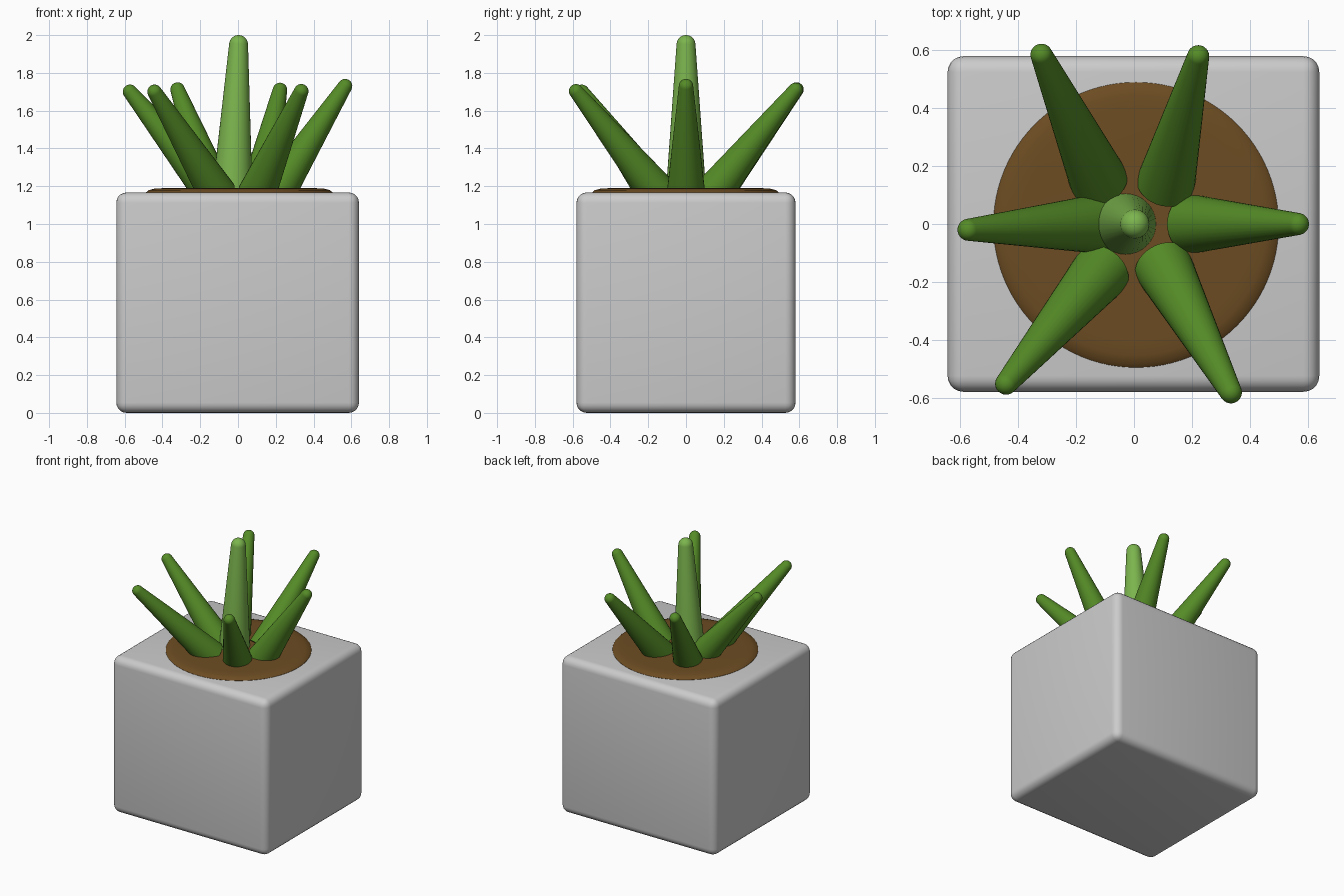
import bpy, bmesh, math
from mathutils import Vector

if "Cube" in bpy.data.objects:
    bpy.data.objects.remove(bpy.data.objects["Cube"])


def material(name, rgb):
    m = bpy.data.materials.new(name)
    m.diffuse_color = (*rgb, 1)
    m.use_nodes = True
    m.node_tree.nodes["Principled BSDF"].inputs["Base Color"].default_value = m.diffuse_color
    return m


POT = material("light grey", (0.60, 0.60, 0.60))
SOIL = material("soil brown", (0.15, 0.072, 0.016))
LEAF = material("leaf green", (0.09, 0.26, 0.02))
LIGHT = material("light leaf green", (0.20, 0.46, 0.075))


def finish(name, bm, mat, angle):
    me = bpy.data.meshes.new(name)
    bmesh.ops.recalc_face_normals(bm, faces=bm.faces)
    bm.to_mesh(me)
    bm.free()
    ob = bpy.data.objects.new(name, me)
    bpy.context.collection.objects.link(ob)
    me.materials.append(mat)
    bpy.ops.object.select_all(action='DESELECT')
    ob.select_set(True)
    bpy.context.view_layer.objects.active = ob
    bpy.ops.object.shade_smooth_by_angle(angle=math.radians(angle))
    return ob


def lathe(name, profile, origin, axis, mat, n=48, angle=40):
    """Spin (radius, height) points about an axis; ends at radius 0 close to a tip."""
    origin = Vector(origin)
    rot = Vector((0, 0, 1)).rotation_difference(Vector(axis).normalized())
    bm = bmesh.new()
    rings = []
    for r, h in profile:
        count = n if r > 1e-5 else 1
        rings.append([bm.verts.new(origin + rot @ Vector(
            (r * math.cos(2 * math.pi * i / n), r * math.sin(2 * math.pi * i / n), h)))
            for i in range(count)])
    for a, b in zip(rings, rings[1:]):
        for i in range(n):
            j = (i + 1) % n
            if len(b) == 1:
                bm.faces.new((a[i], a[j], b[0]))
            else:
                bm.faces.new((a[i], a[j], b[j], b[i]))
    bm.faces.new(rings[0][::-1])
    return finish(name, bm, mat, angle)


def leaf(name, base, tip, r0, r1, mat):
    """Tapered spike with a round end; tip is the centre of the end sphere."""
    base, tip = Vector(base), Vector(tip)
    length = (tip - base).length
    prof = [(r0, 0)]
    for k in range(9):
        a = math.radians(5 + 85 * k / 8)
        prof.append((r1 * math.cos(a) if k < 8 else 0, length + r1 * math.sin(a)))
    lathe(name, prof, base, tip - base, mat, 32)


# Square pot with rounded edges
bm = bmesh.new()
bmesh.ops.create_cube(bm, size=1)
bmesh.ops.scale(bm, vec=(1.285, 1.16, 1.167), verts=bm.verts)
bmesh.ops.translate(bm, vec=(-0.002, 0, 0.5835), verts=bm.verts)
bmesh.ops.bevel(bm, geom=bm.edges[:], offset=0.055, segments=5, profile=0.5, affect='EDGES')
finish("pot", bm, POT, 40)

# Soil disc with a softened rim
lathe("soil", [(0.493, 1.13), (0.493, 1.168), (0.48, 1.179), (0.45, 1.187), (0.40, 1.19), (0, 1.192)],
      (0.007, -0.003, 0), (0, 0, 1), SOIL, 96)

# Outer leaves: base and tip centres
outer = {
    "leaf_right": ((0.20, 0.0, 1.16), (0.567, 0.0, 1.73)),
    "leaf_left": ((-0.13, 0.0, 1.16), (-0.572, -0.02, 1.70)),
    "leaf_back_left": ((-0.12, 0.145, 1.16), (-0.32, 0.585, 1.712)),
    "leaf_back_right": ((0.11, 0.14, 1.16), (0.222, 0.58, 1.71)),
    "leaf_front_left": ((-0.11, -0.16, 1.16), (-0.442, -0.552, 1.70)),
    "leaf_front_right": ((0.10, -0.145, 1.16), (0.335, -0.582, 1.703)),
}
for name, (base, tip) in outer.items():
    leaf(name, base, tip, 0.102, 0.038, LEAF)

# Tall central leaf
leaf("leaf_centre", (-0.03, 0, 1.16), (0.003, 0.0, 1.95), 0.107, 0.05, LIGHT)
